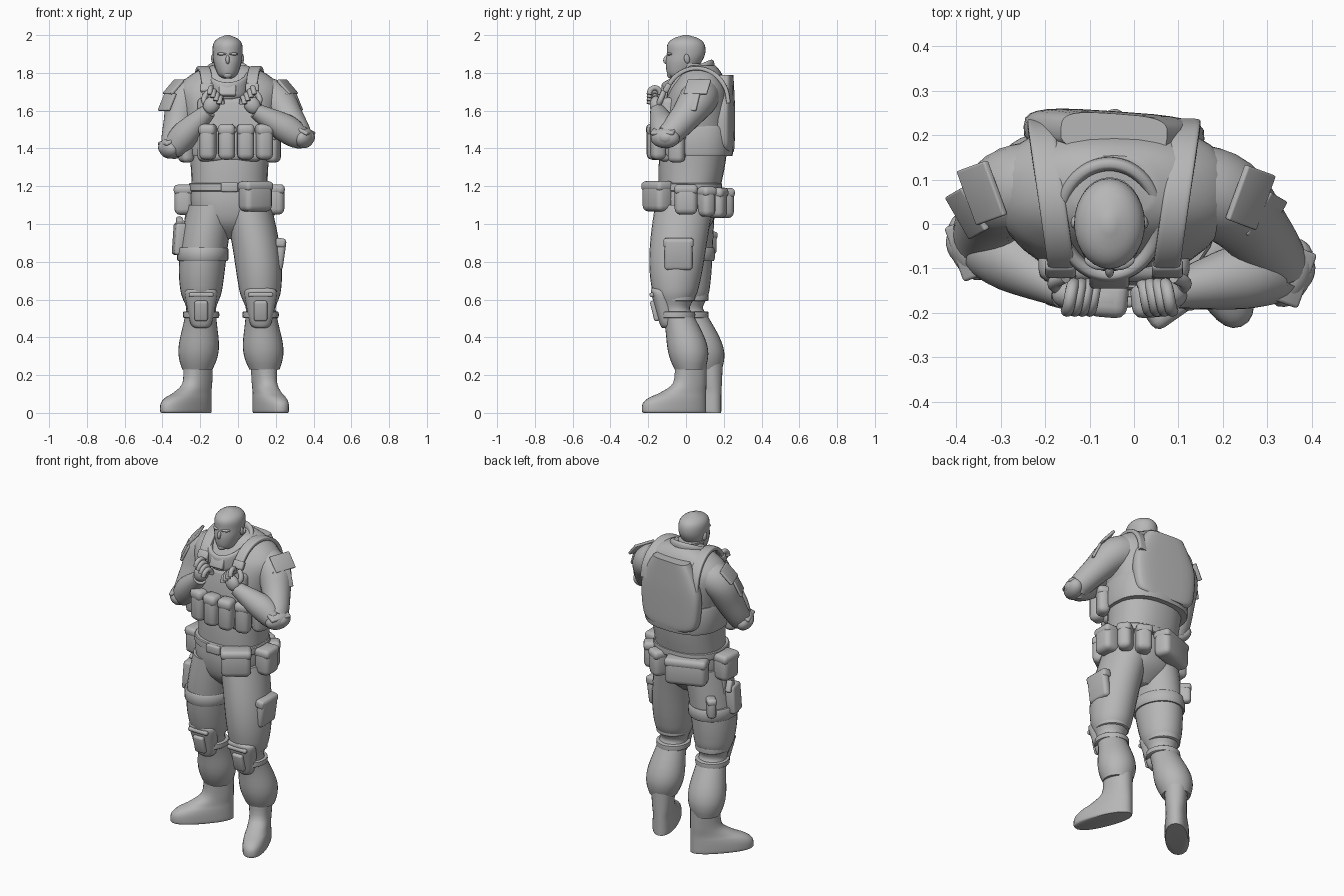
import bpy, bmesh
from math import sin, cos, pi, tau, radians, copysign
from mathutils import Vector, Matrix, Euler

if "Cube" in bpy.data.objects:
    bpy.data.objects.remove(bpy.data.objects["Cube"], do_unlink=True)

GREY = (.47, .47, .47, 1)
grey = bpy.data.materials.new("plain_grey")
grey.use_nodes = True
grey.diffuse_color = GREY
grey.node_tree.nodes["Principled BSDF"].inputs["Base Color"].default_value = GREY
parts = []


def finish(name, bm):
    bmesh.ops.recalc_face_normals(bm, faces=bm.faces[:])
    mesh = bpy.data.meshes.new(name)
    bm.to_mesh(mesh)
    bm.free()
    mesh.materials.append(grey)
    part = bpy.data.objects.new(name, mesh)
    bpy.context.collection.objects.link(part)
    parts.append(part)


def smooth_path(rows, steps):
    """Catmull-Rom through the rows, so few sections give a smooth form."""
    rows = [Vector(row) for row in rows]
    path = []
    for i, b in enumerate(rows[:-1]):
        a, c, d = rows[max(i - 1, 0)], rows[i + 1], rows[min(i + 2, len(rows) - 1)]
        for k in range(steps):
            t = k / steps
            path.append(b + (c - a) * t / 2 + (a * 2 - b * 5 + c * 4 - d) * t * t / 2
                        + (b * 3 - a - c * 3 + d) * t ** 3 / 2)
    return path + [rows[-1]]


def round_to(value, power):
    return copysign(abs(value) ** (2 / power), value)


def loft(name, rows, power=2, side=None, steps=4, segments=28, turn=0, at=(0, 0, 0)):
    """Skin sections (x, y, z, rx, ry): level ones, or square to the path if side is set."""
    rows = smooth_path(rows, steps)
    bm = bmesh.new()
    rings = []
    for i, row in enumerate(rows):
        u, v = Vector((1, 0, 0)), Vector((0, 1, 0))
        if side:
            along = (row - rows[i - 1] if i else rows[1] - row).to_3d().normalized()
            u = Vector(side)
            u = (u - along * u.dot(along)).normalized()
            v = along.cross(u)
        angles = [tau * k / segments for k in range(segments)]
        rings.append([bm.verts.new(Vector(row[:3]) + u * row[3] * round_to(cos(a), power)
                                   + v * row[4] * round_to(sin(a), power)) for a in angles])
    for low, high in zip(rings, rings[1:]):
        for k in range(segments):
            bm.faces.new((low[k - 1], low[k], high[k], high[k - 1]))
    bm.faces.new(rings[0])
    bm.faces.new(rings[-1])
    bm.transform(Matrix.Translation(at) @ Matrix.Rotation(radians(turn), 4, 'Z'))
    finish(name, bm)


def place(bm, at, rot):
    turn = Euler([radians(angle) for angle in rot]).to_matrix().to_4x4()
    bm.transform(Matrix.Translation(at) @ turn)


def box(name, at, size, rot=(0, 0, 0), bevel=.02):
    bm = bmesh.new()
    bmesh.ops.create_cube(bm, size=1)
    bm.transform(Matrix.Diagonal((*size, 1)))
    bmesh.ops.bevel(bm, geom=bm.edges[:], offset=min(bevel, min(size) * .4),
                    segments=3, profile=.5, affect='EDGES')
    place(bm, at, rot)
    finish(name, bm)


def ball(name, at, size, rot=(0, 0, 0)):
    bm = bmesh.new()
    bmesh.ops.create_uvsphere(bm, u_segments=20, v_segments=12, radius=1)
    bm.transform(Matrix.Diagonal((*size, 1)))
    place(bm, at, rot)
    finish(name, bm)


def band(name, centre, rx, ry, height, power=2):
    """Flat strap around the body with softened rims."""
    x, y, z = centre
    rim = .01
    rows = [(x, y, z + height * level, rx - inset, ry - inset)
            for level, inset in ((-.5, rim), (-.4, 0), (.4, 0), (.5, rim))]
    loft(name, rows, power, steps=2)


def pouch(name, at, size, turn=0):
    """Soft bag with a close flap over its top third."""
    width, depth, height = size
    lid = Vector(at) + Vector((0, 0, height / 3))
    box(name, at, size, (0, 0, turn), .03)
    box(name + "_flap", lid, (width + .005, depth + .005, height / 3), (0, 0, turn), .025)


SIDES = {"left": 1, "right": -1}
HEAD_X, BODY_X = -.055, -.045

# Head: jaw to crown, with the jaw pushed forward
loft("head", [(HEAD_X, -.3 * max(0, 1.9 - z), z, r, r * 1.28) for z, r in (
    (1.77, .02), (1.79, .05), (1.85, .072), (1.9, .079), (1.95, .077), (1.98, .055), (2, .01))])
loft("neck", [(HEAD_X, .03, z, .07, .075) for z in (1.7, 1.85)])
ball("nose", (HEAD_X, -.1, 1.87), (.011, .02, .025), (-20, 0, 0))
ball("mouth", (HEAD_X, -.092, 1.825), (.024, .012, .008))
ball("chin", (HEAD_X, -.08, 1.79), (.025, .02, .02))
for tag, s in SIDES.items():
    ball(tag + "_brow", (HEAD_X + s * .03, -.087, 1.9), (.028, .015, .008), (0, 0, s * 20))
    ball(tag + "_ear", (HEAD_X + s * .077, .005, 1.875), (.01, .015, .025), (10, 0, s * 15))

# Collar: a band standing round the neck, dipping at the front
loft("collar", [(HEAD_X + .11 * cos(a), .01 + .125 * sin(a), 1.765 + .06 * sin(a), .045, .016)
                for a in (tau * k / 16 for k in range(17))], power=3, side=(0, 0, 1))
box("collar_tab", (HEAD_X, -.12, 1.71), (.09, .03, .07), (-25, 0, 0), .01)

# Torso leaning back as it rises, vest and back panel
loft("torso", [(BODY_X, .02 + .1 * (z - 1.2), z, rx, ry) for z, rx, ry in (
    (1.17, .2, .16), (1.3, .205, .175), (1.45, .22, .18), (1.6, .25, .18),
    (1.7, .27, .16), (1.76, .24, .13), (1.81, .17, .1), (1.84, .09, .07))], power=2.3)
band("waist_band", (BODY_X, .05, 1.44), .235, .2, .16, 2.5)
loft("back_panel", [(0, 0, z, r, .035 + r / 15) for z, r in (
    (1.38, .13), (1.41, .18), (1.5, .2), (1.62, .2), (1.72, .16), (1.79, .12))],
    power=3.5, turn=-4, at=(BODY_X, .205, 0))
box("chest_panel", (BODY_X, -.1, 1.5), (.34, .08, .34), (-4, 0, 0), .03)
for tag, s in SIDES.items():
    arc = [pi * k / 8 for k in range(9)]
    loft(tag + "_shoulder_strap", [
        (BODY_X + s * (.14 + .025 * cos(a)), .055 + .17 * cos(a), 1.64 + .185 * sin(a), .03, .012)
        for a in arc], power=5, side=(1, 0, 0))
    box(tag + "_strap_buckle", (BODY_X + s * .12, -.1, 1.72), (.07, .03, .05), (-30, 0, 0), .01)

# Pouches across the chest and under each arm
for i in range(4):
    across = i - 1.5
    pouch(f"chest_pouch_{i + 1}", (across / 10 - .01, -.17 + across ** 2 / 100, 1.435),
          (.088, .08, .19), across * 10)
for tag, s in SIDES.items():
    pouch(tag + "_side_pouch", (BODY_X + s * .23, -.05, 1.41), (.09, .07, .17), s * 65)

# Arms: joints from chest through shoulder and elbow to wrist
ARMS = {"right": ((-.15, .1, 1.7), (-.27, .075, 1.66), (-.34, -.04, 1.41), (-.155, -.15, 1.6)),
        "left": ((.05, .1, 1.7), (.19, .065, 1.66), (.325, -.1, 1.465), (.09, -.15, 1.6))}
for tag, joints in ARMS.items():
    s = SIDES[tag]
    chest, shoulder, elbow, wrist = (Vector(joint) for joint in joints)
    sections = ((chest, .09), (shoulder, .1), (shoulder.lerp(elbow, .5) + Vector((s * .01, .01, 0)), .08),
                (elbow, .065), (elbow.lerp(wrist, .35), .074), (wrist, .04))
    loft(tag + "_arm", [(*point, r, r) for point, r in sections], side=(0, 1, 0), steps=6)

    # Elbow guard
    tilt = (0, s * 25, s * -20)
    ball(tag + "_elbow_pad", elbow + Vector((s * .025, -.01, -.01)), (.05, .08, .055), tilt)
    ball(tag + "_elbow_boss", elbow + Vector((s * .05, -.01, -.01)), (.03, .045, .035), tilt)
    box(tag + "_elbow_rim", elbow + Vector((s * .025, -.015, .03)), (.09, .13, .02), tilt, .008)

    # Angular plates overlapping on the shoulder
    box(tag + "_upper_shoulder_plate", shoulder + Vector((s * .072, -.005, .065)),
        (.016, .13, .1), (0, s * -42, s * -20), .005)
    box(tag + "_lower_shoulder_plate", shoulder + Vector((s * .105, -.05, -.015)),
        (.016, .11, .1), (0, s * -25, s * -30), .005)

    # Hand with four fingers curling towards the chest, and a thumb
    ball(tag + "_palm", wrist + Vector((s * -.015, -.01, .03)), (.042, .032, .05), (0, s * -35, 0))
    curl = [pi * k / 5 for k in range(6)]
    for f in range(4):
        knuckle = wrist + Vector((s * (.017 * f - .055), -.015, .035 + .017 * f))
        loft(f"{tag}_finger_{f + 1}", [(*(knuckle + Vector((s * -.005 * a, -.03 * cos(a), .035 * sin(a)))), .014, .014)
                                       for a in curl], side=(1, 0, 0), segments=12)
    loft(tag + "_thumb", [(*(wrist + Vector((s * .025 * sin(a), .01 * a, .02 + .025 * a))), .015, .015)
                          for a in curl], side=(0, 1, 0), segments=12)

# Hips and belt, with pouches set round the belt by angle
loft("hips", [(BODY_X, 0, z, r, r * .8) for z, r in ((.92, .07), (1, .17), (1.1, .205), (1.2, .205))], power=2.3)
band("belt", (BODY_X, .01, 1.195), .215, .18, .045, 2.3)
box("belt_buckle", (BODY_X, -.175, 1.195), (.09, .025, .05), bevel=.008)
for tag, angle, width in (("front", -55, .17), ("left_hip", 0, .12), ("left_rear", 35, .08),
                          ("rear_small", 62, .09), ("rear_large", 110, .24), ("right_hip", 175, .13)):
    a = radians(angle)
    pouch(tag + "_belt_pouch", (BODY_X + .24 * cos(a), .185 * sin(a), 1.13 - .02 * sin(a)),
          (width, .1, .16), angle + 90)

# Legs: baggy trousers tight at the knee and gathered over the boot
LEGS = {"right": ((-.14, 0, 1.1), (-.195, .01, .56), (-.215, .11, .23), -43),
        "left": ((.05, -.01, 1.1), (.12, -.06, .56), (.14, .02, .23), 22)}
for tag, (*joints, toe_turn) in LEGS.items():
    s = SIDES[tag]
    hip, knee, ankle = (Vector(joint) for joint in joints)
    rows = []
    for t in (k / 8 for k in range(8)):
        r = .126 - .04 * t ** 5
        bow = Vector((s * .018, -.012, 0)) * sin(pi * t)
        rows.append((*(hip.lerp(knee, t) + bow), r, r * (1.22 - .17 * t * t)))
    for t in (k / 8 for k in range(9)):
        r = .08 + .027 * sin(pi * t ** 1.7)
        bow = Vector((0, .018, 0)) * sin(pi * t)
        rows.append((*(knee.lerp(ankle, t) + bow), r, r))
    loft(tag + "_leg", rows)

    # Knee guard with raised plate, ridge and straps
    loft(tag + "_knee_pad", [(knee.x, knee.y - .055 - .2 * rise, knee.z + rise, r, .02 + r * .4) for rise, r in (
        (-.11, .03), (-.09, .055), (0, .075), (.08, .086), (.1, .06))], power=2.6)
    box(tag + "_knee_plate", knee + Vector((0, -.105, -.02)), (.07, .03, .11), (14, 0, 0), .015)
    box(tag + "_knee_ridge", knee + Vector((0, -.12, .065)), (.13, .025, .025), (14, 0, 0), .01)
    for rise in (-.04, .05):
        band(tag + "_knee_strap", knee + Vector((0, .01, rise)), .095, .098, .035)

    # Boot: toe reach shrinks with height while the heel stays put, toes turned out
    heel = .09
    loft(tag + "_boot", [(0, (heel - toe) / 2, z, width, (heel + toe) / 2) for z, toe, width in (
        (0, .26, .062), (.01, .27, .068), (.05, .265, .068), (.08, .23, .065), (.11, .16, .06),
        (.16, .09, .06), (.26, .08, .066))], power=2.3, turn=toe_turn, at=(ankle.x, ankle.y, 0))

# Thigh gear
box("left_cargo_pocket", (.222, -.04, .84), (.05, .15, .17), (0, 8, 0))
box("left_cargo_flap", (.225, -.04, .9), (.055, .16, .05), (0, 8, 0), .015)
band("right_thigh_strap", (-.187, -.005, .84), .136, .157, .07)
box("holster", (-.31, -.02, .92), (.06, .1, .17), (0, 4, 10), .015)
box("holster_grip", (-.31, .015, 1), (.035, .05, .07), (25, 0, 10), .01)
box("holster_hanger", (-.27, .01, 1.03), (.025, .06, .16), (0, 8, 0), .008)
pouch("right_thigh_pouch", (-.26, .125, .9), (.08, .05, .12), -45)

# Smooth shading with crisp edges
bpy.ops.object.select_all(action='DESELECT')
for part in parts:
    part.select_set(True)
bpy.context.view_layer.objects.active = parts[0]
bpy.ops.object.shade_smooth_by_angle(angle=radians(40))
